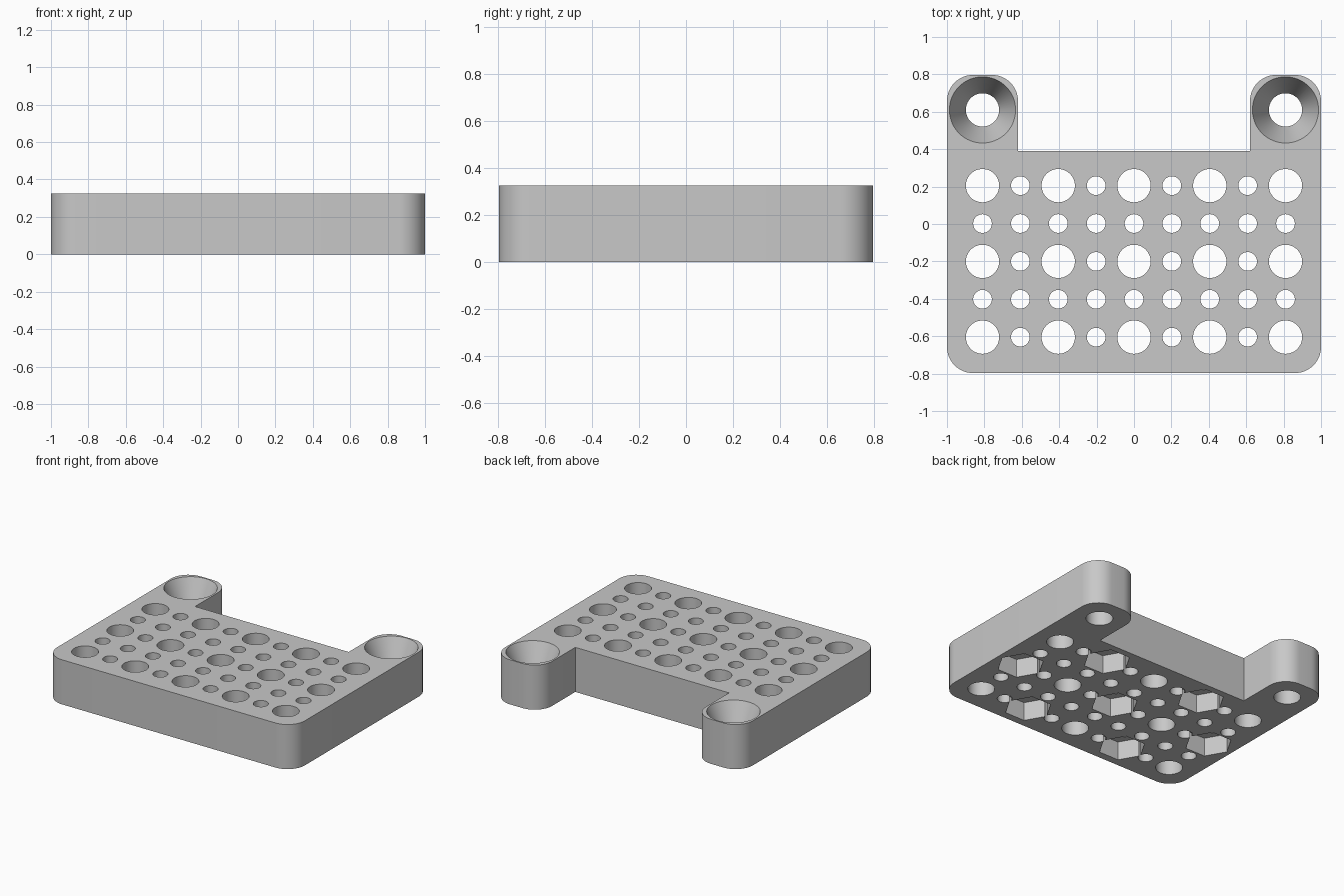
import bpy, bmesh
from math import sin, cos, pi, radians

cube = bpy.data.objects.get("Cube")
if cube:
    bpy.data.objects.remove(cube, do_unlink=True)

HEIGHT = 0.325
PITCH = 0.2025
ROW_MID = -0.2
CORNER = 0.14
BACK, FRONT, SHELF = 0.797, -0.797, 0.39
EAR_IN = 0.62
EAR_X, EAR_Y = 0.81, 0.61
BIG_R, SMALL_R, SINK_R = 0.089, 0.05, 0.177
NUT_R, NUT_DEPTH = 0.158, 0.135
SINK_DEPTH = 0.2

grey = bpy.data.materials.new("light grey")
grey.use_nodes = True
colour = (0.58, 0.58, 0.58, 1)
grey.diffuse_color = colour
grey.node_tree.nodes["Principled BSDF"].inputs["Base Color"].default_value = colour


def make_object(name, bm):
    bmesh.ops.recalc_face_normals(bm, faces=bm.faces)
    mesh = bpy.data.meshes.new(name)
    bm.to_mesh(mesh)
    bm.free()
    obj = bpy.data.objects.new(name, mesh)
    bpy.context.collection.objects.link(obj)
    mesh.materials.append(grey)
    return obj


def arc(cx, cy, start, steps=12):
    """Quarter round corner, counter-clockwise from the start angle."""
    return [(cx + CORNER * cos(radians(start) + i * pi / 2 / steps),
             cy + CORNER * sin(radians(start) + i * pi / 2 / steps))
            for i in range(steps + 1)]


def turned(bm, x, y, profile, sides):
    """Closed solid of stacked rings, given as (radius, z) pairs."""
    rings = [[bm.verts.new((x + r * cos(2 * pi * k / sides),
                            y + r * sin(2 * pi * k / sides), z))
              for k in range(sides)] for r, z in profile]
    for low, high in zip(rings, rings[1:]):
        for k in range(sides):
            n = (k + 1) % sides
            bm.faces.new((low[k], low[n], high[n], high[k]))
    bm.faces.new(rings[0][::-1])
    bm.faces.new(rings[-1])


def cut(target, bm):
    cutter = make_object("cutter", bm)
    cutter.hide_render = True
    mod = target.modifiers.new("cut", "BOOLEAN")
    mod.operation = "DIFFERENCE"
    mod.solver = "EXACT"
    mod.object = cutter
    bpy.ops.object.modifier_apply(modifier=mod.name)
    bpy.data.objects.remove(cutter, do_unlink=True)


# Plate with two mounting ears at the back
right_half = (arc(1 - CORNER, FRONT + CORNER, 270)
              + arc(1 - CORNER, BACK - CORNER, 0)
              + arc(EAR_IN + CORNER, BACK - CORNER, 90)
              + [(EAR_IN, SHELF)])
outline = right_half + [(-x, y) for x, y in reversed(right_half)]
bm = bmesh.new()
base = bm.faces.new([bm.verts.new((x, y, 0)) for x, y in outline])
grown = bmesh.ops.extrude_face_region(bm, geom=[base])["geom"]
top = [v for v in grown if isinstance(v, bmesh.types.BMVert)]
bmesh.ops.translate(bm, verts=top, vec=(0, 0, HEIGHT))
plate = make_object("mounting_plate", bm)
bpy.ops.object.select_all(action="DESELECT")
plate.select_set(True)
bpy.context.view_layer.objects.active = plate

# Through holes, large and small, and the countersunk screw holes
holes = bmesh.new()
nuts = bmesh.new()
for i in range(-4, 5):
    for j in range(-2, 3):
        x, y = i * PITCH, ROW_MID + j * PITCH
        big = i % 2 == 0 and j % 2 == 0
        r = BIG_R if big else SMALL_R
        turned(holes, x, y, [(r, -0.1), (r, HEIGHT + 0.1)], 48 if big else 32)
        # Nut pockets underneath, under every other large hole
        if big and (i + j) % 4 == 0:
            turned(nuts, x, y, [(NUT_R, -0.1), (NUT_R, NUT_DEPTH)], 6)
for side in (-1, 1):
    turned(holes, side * EAR_X, EAR_Y,
           [(BIG_R, -0.1), (BIG_R, HEIGHT - SINK_DEPTH),
            (SINK_R, HEIGHT), (SINK_R, HEIGHT + 0.1)], 64)
cut(plate, holes)
cut(plate, nuts)

bpy.ops.object.shade_smooth_by_angle(angle=radians(18))
